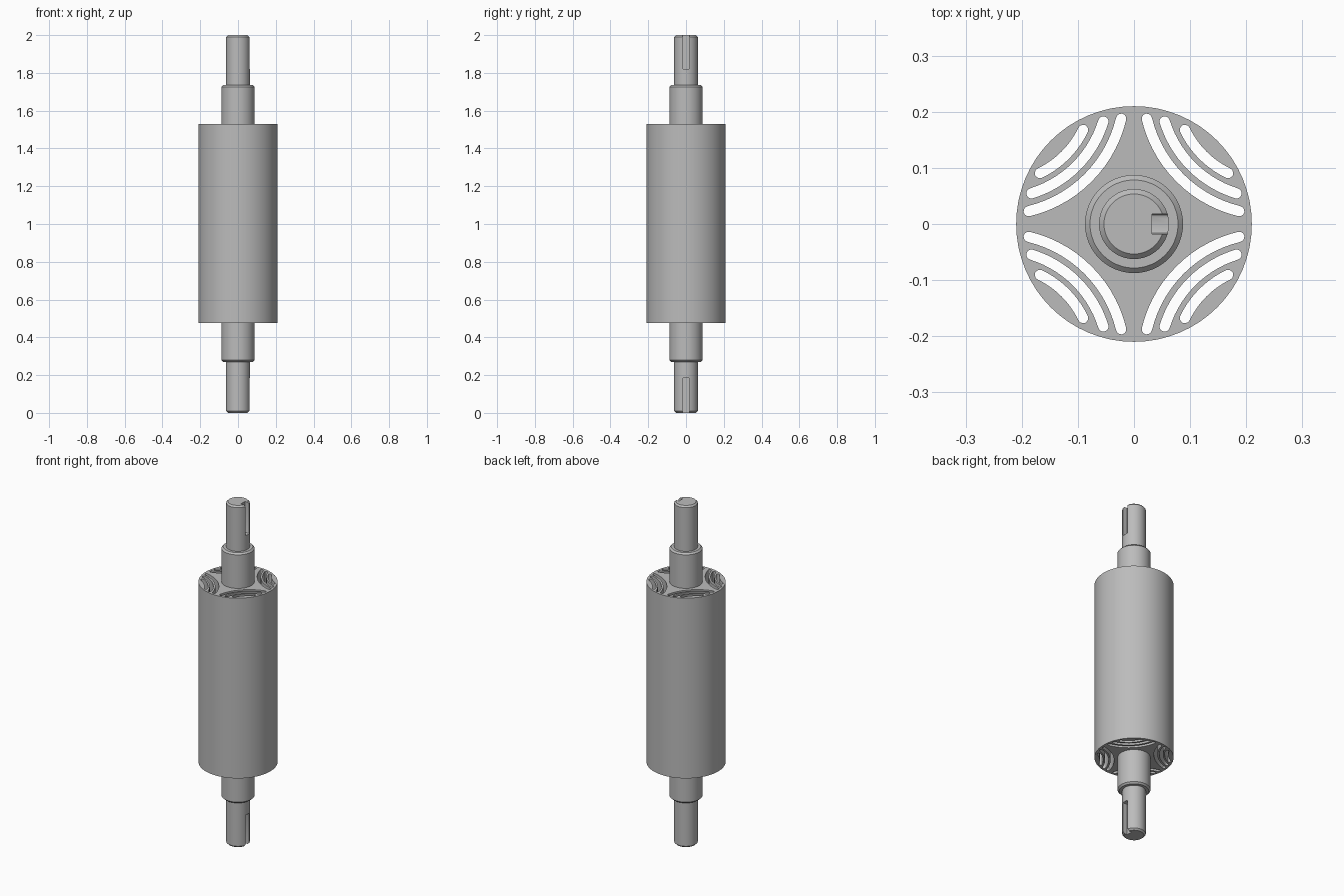
import bpy, bmesh, math
from mathutils import Vector

if "Cube" in bpy.data.objects:
    bpy.data.objects.remove(bpy.data.objects["Cube"])

steel = bpy.data.materials.new("steel grey")
steel.diffuse_color = (0.5, 0.5, 0.5, 1)
steel.use_nodes = True
steel.node_tree.nodes["Principled BSDF"].inputs["Base Color"].default_value = steel.diffuse_color


def finish(name, bm, smooth=True):
    bmesh.ops.recalc_face_normals(bm, faces=bm.faces)
    mesh = bpy.data.meshes.new(name)
    bm.to_mesh(mesh)
    bm.free()
    obj = bpy.data.objects.new(name, mesh)
    bpy.context.collection.objects.link(obj)
    mesh.materials.append(steel)
    return obj


def prism(bm, outline, offset):
    """Extrude a closed outline of 3D points along an offset."""
    face = bm.faces.new([bm.verts.new(p) for p in outline])
    ext = bmesh.ops.extrude_face_region(bm, geom=[face])
    bmesh.ops.translate(bm, vec=offset,
                        verts=[v for v in ext["geom"] if isinstance(v, bmesh.types.BMVert)])


def cut(obj, cutter):
    mod = obj.modifiers.new("cut", "BOOLEAN")
    mod.operation, mod.solver, mod.object = "DIFFERENCE", "EXACT", cutter
    bpy.context.view_layer.objects.active = obj
    bpy.ops.object.modifier_apply(modifier=mod.name)
    bpy.data.objects.remove(cutter)


def shade(obj):
    bpy.ops.object.select_all(action="DESELECT")
    obj.select_set(True)
    bpy.context.view_layer.objects.active = obj
    bpy.ops.object.shade_smooth_by_angle(angle=math.radians(25))


# Stepped shaft with chamfered shoulders
R1, R2, C = 0.0625, 0.0875, 0.009
profile = [(0, 0), (R1 - C, 0), (R1, C), (R1, 0.27), (R2 - C, 0.27), (R2, 0.27 + C),
           (R2, 1.735 - C), (R2 - C, 1.735), (R1, 1.735), (R1, 2 - C), (R1 - C, 2), (0, 2)]
bm = bmesh.new()
verts = [bm.verts.new((r, 0, z)) for r, z in profile]
edges = [bm.edges.new(pair) for pair in zip(verts, verts[1:])]
bmesh.ops.spin(bm, geom=verts + edges, cent=(0, 0, 0), axis=(0, 0, 1),
               angle=math.tau, steps=48)
bmesh.ops.remove_doubles(bm, verts=bm.verts, dist=1e-5)
shaft = finish("shaft", bm)

# Keyways open at both shaft ends, with softened inner corners
bm = bmesh.new()
W, K = 0.018, 0.006
for inner, outer, s in ((0.185, -0.05, 1), (1.82, 2.05, -1)):
    outline = [(-W, outer), (-W, inner - s * K), (-W + 0.3 * K, inner - s * 0.3 * K), (-W + K, inner),
               (W - K, inner), (W - 0.3 * K, inner - s * 0.3 * K), (W, inner - s * K), (W, outer)]
    prism(bm, [(0.032, y, z) for y, z in outline], Vector((0.1, 0, 0)))
cut(shaft, finish("keyway_cutter", bm))
shade(shaft)

# Cylindrical rotor core
Z0, Z1 = 0.475, 1.53
bm = bmesh.new()
prism(bm, [(0.21 * math.cos(i * math.tau / 64), 0.21 * math.sin(i * math.tau / 64), Z0)
           for i in range(64)], Vector((0, 0, Z1 - Z0)))
core = finish("rotor_core", bm)

# Three nested arc slots in each quadrant, running right through the core
bm = bmesh.new()
HALF, CENTRE = 0.0092, 0.339
for q in range(4):
    diag = math.pi / 4 + q * math.pi / 2
    cx, cy = CENTRE * math.cos(diag), CENTRE * math.sin(diag)
    for radius, spread in ((0.223, 31.5), (0.1936, 27.9), (0.1655, 19.2)):
        a = math.radians(spread)
        mid = diag + math.pi

        def at(r, t):
            return Vector((cx + r * math.cos(mid + t), cy + r * math.sin(mid + t), Z0 - 0.1))

        n = 14
        sweep = [-a + 2 * a * i / n for i in range(n + 1)]
        outline = [at(radius + HALF, t) for t in sweep]
        for end, sign in ((a, 1), (-a, -1)):
            # rounded slot end
            for i in range(1, 6):
                u = math.pi * i / 6
                outline.append(at(radius + sign * HALF * math.cos(u),
                                  end + sign * HALF * math.sin(u) / radius))
            if sign == 1:
                outline += [at(radius - HALF, t) for t in reversed(sweep)]
        prism(bm, outline, Vector((0, 0, Z1 - Z0 + 0.2)))
cut(core, finish("slot_cutter", bm))
shade(core)
